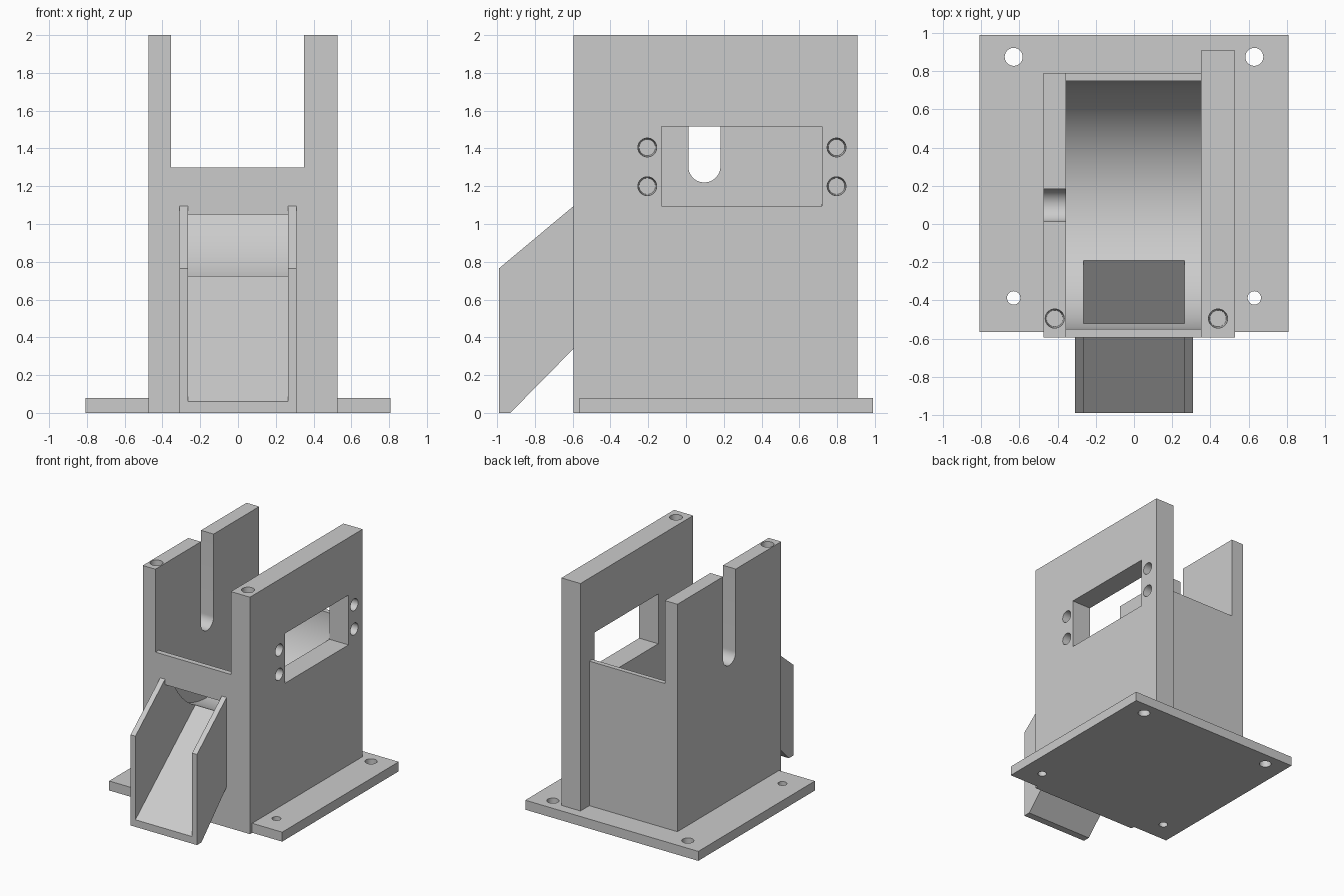
import bpy, bmesh
from math import sin, cos, pi, radians
from mathutils import Matrix

cube = bpy.data.objects.get("Cube")
if cube:
    bpy.data.objects.remove(cube, do_unlink=True)

grey = bpy.data.materials.new("plain grey")
grey.use_nodes = True
GREY = (0.6, 0.6, 0.6, 1)
grey.diffuse_color = GREY
grey.node_tree.nodes["Principled BSDF"].inputs["Base Color"].default_value = GREY


def add_object(name, bm):
    bmesh.ops.recalc_face_normals(bm, faces=bm.faces)
    mesh = bpy.data.meshes.new(name)
    bm.to_mesh(mesh)
    bm.free()
    mesh.materials.append(grey)
    ob = bpy.data.objects.new(name, mesh)
    bpy.context.collection.objects.link(ob)
    return ob


def prism(name, x0, x1, profile):
    """Extrude a (y, z) profile from x0 to x1."""
    bm = bmesh.new()
    face = bm.faces.new([bm.verts.new((x0, y, z)) for y, z in profile])
    new = bmesh.ops.extrude_face_region(bm, geom=[face])["geom"]
    verts = [v for v in new if isinstance(v, bmesh.types.BMVert)]
    bmesh.ops.translate(bm, verts=verts, vec=(x1 - x0, 0, 0))
    return add_object(name, bm)


def box(name, x0, x1, y0, y1, z0, z1):
    return prism(name, x0, x1, [(y0, z0), (y1, z0), (y1, z1), (y0, z1)])


def cone(name, centre, r1, r2, depth, along_x=False, segments=48):
    """Round cutter centred on a point, along z or x (r2 at the positive end)."""
    bm = bmesh.new()
    turn = Matrix.Rotation(pi / 2, 4, 'Y') if along_x else Matrix()
    bmesh.ops.create_cone(bm, cap_ends=True, segments=segments, radius1=r1,
                          radius2=r2, depth=depth,
                          matrix=Matrix.Translation(centre) @ turn)
    return add_object(name, bm)


def cut(ob, cutters):
    for cutter in cutters:
        mod = ob.modifiers.new("cut", 'BOOLEAN')
        mod.operation, mod.solver, mod.object = 'DIFFERENCE', 'EXACT', cutter
    # Bake the cuts, then drop the cutters
    graph = bpy.context.evaluated_depsgraph_get()
    mesh = bpy.data.meshes.new_from_object(ob.evaluated_get(graph))
    ob.modifiers.clear()
    ob.data = mesh
    for cutter in cutters:
        bpy.data.objects.remove(cutter, do_unlink=True)
    bpy.ops.object.select_all(action='DESELECT')
    ob.select_set(True)
    bpy.context.view_layer.objects.active = ob
    bpy.ops.object.shade_smooth_by_angle(angle=radians(30))


FRONT, BACK = -0.595, 0.79
AXLE_Y, AXLE_Z = 0.1, 1.305
INNER_R, INNER_L = -0.355, 0.35
SLOPE = 0.832

# Base plate with four screw holes
base = box("base_plate", -0.808, 0.808, -0.565, 0.99, 0, 0.08)
cut(base, [cone("hole", (x, y, 0.04), r, r, 0.3)
           for x in (-0.63, 0.63) for y, r in ((0.875, 0.047), (-0.387, 0.035))])

# Central housing: round drum cavity and sloping outlet
housing = box("drum_housing", INNER_R, INNER_L, FRONT, BACK, 0, 1.3)
cavity = cone("cavity", (0, AXLE_Y, AXLE_Z), 0.65, 0.65, 2, True, 128)


def ramp(y):
    return 0.06 + SLOPE * (y + 0.99)


def roof(y):
    return 1.05 + SLOPE * (y - FRONT)


outlet = prism("outlet", -0.265, 0.265,
               [(-0.8, ramp(-0.8)), (0, ramp(0)), (0, roof(0)), (-0.8, roof(-0.8))])
cut(housing, [cavity, outlet])

# Right wall: open axle slot with a round bottom, screw hole in the top
slotted = box("slotted_wall", -0.473, INNER_R, FRONT, BACK, 0, 2)
arc = [(AXLE_Y - 0.003 + 0.085 * cos(pi + pi * i / 24), AXLE_Z + 0.085 * sin(pi + pi * i / 24))
       for i in range(25)]
slot = prism("slot", -0.7, -0.2, arc + [(arc[-1][0], 2.2), (arc[0][0], 2.2)])
cut(slotted, [slot, cone("hole", (-0.415, -0.495, 1.9), 0.043, 0.05, 0.202)])

# Left wall: motor window with four blind screw holes, screw hole in the top
motor = box("window_wall", INNER_L, 0.528, FRONT, 0.908, 0, 2)
holes = [cone("hole", (0.468, y, z), 0.043, 0.05, 0.122, True)
         for y in (-0.205, 0.797) for z in (1.2, 1.405)]
cut(motor, [box("window", 0.2, 0.7, -0.13, 0.72, 1.095, 1.515),
            cone("hole", (0.44, -0.495, 1.9), 0.043, 0.05, 0.202)] + holes)

# Outlet chute: two cheeks and a sloping floor
under = [(-0.99, 0), (-0.93, 0), (FRONT, 0.34)]
for name, x0, x1 in (("chute_right_cheek", -0.31, -0.265),
                     ("chute_left_cheek", 0.265, 0.31)):
    prism(name, x0, x1, under + [(FRONT, 1.095), (-0.99, 0.765)])
prism("chute_floor", -0.265, 0.265, under + [(FRONT, ramp(FRONT)), (-0.99, ramp(-0.99))])
